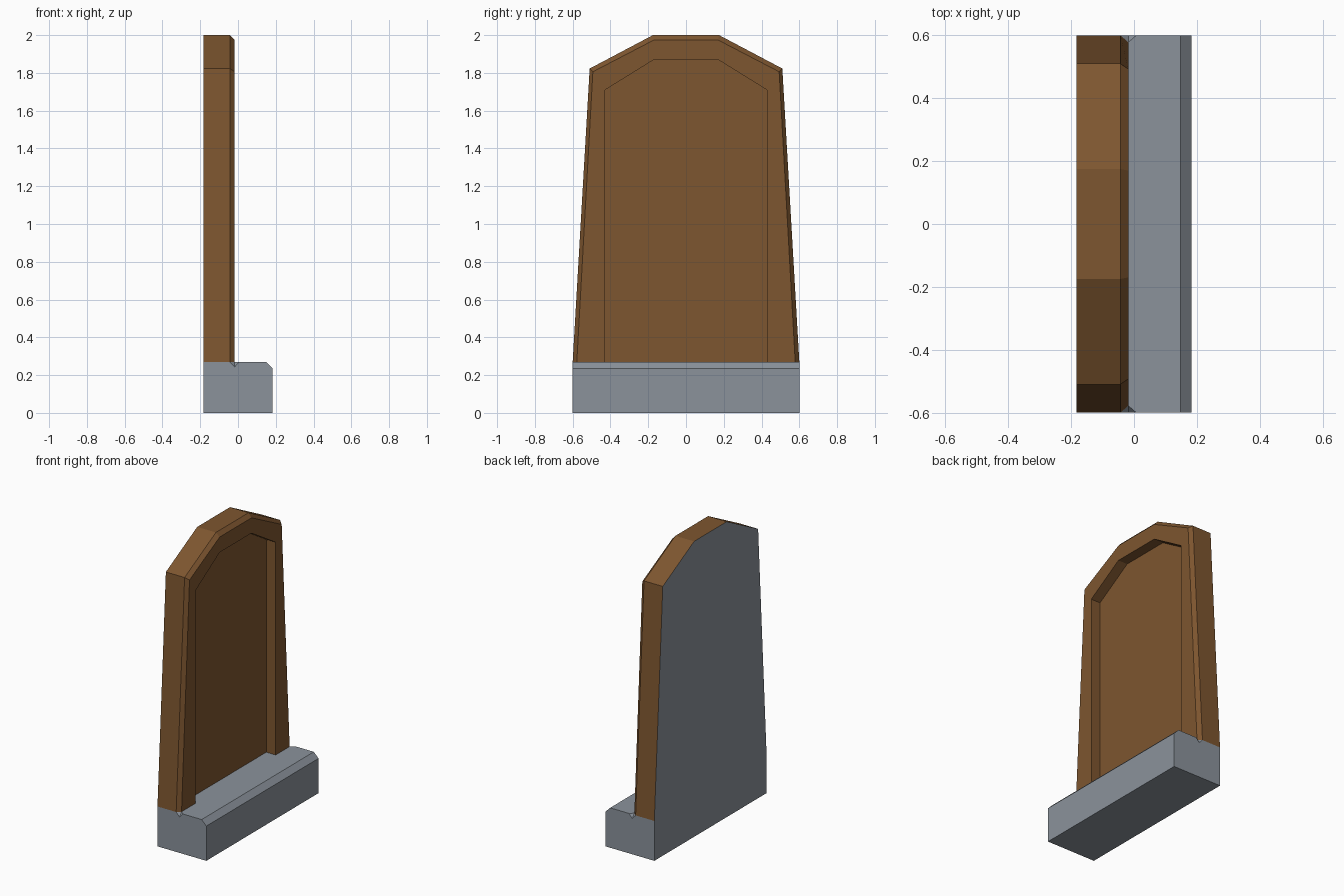
import bpy, bmesh

if "Cube" in bpy.data.objects:
    bpy.data.objects.remove(bpy.data.objects["Cube"])


def material(name, rgb):
    m = bpy.data.materials.new(name)
    m.diffuse_color = (*rgb, 1)
    m.use_nodes = True
    m.node_tree.nodes["Principled BSDF"].inputs["Base Color"].default_value = m.diffuse_color
    return m


STONE = material("grey stone", (0.258, 0.290, 0.330))
WOOD = material("brown wood", (0.208, 0.093, 0.029))


def finish(name, bm, mats):
    bmesh.ops.remove_doubles(bm, verts=bm.verts, dist=1e-5)
    me = bpy.data.meshes.new(name)
    bm.to_mesh(me)
    bm.free()
    for m in mats:
        me.materials.append(m)
    ob = bpy.data.objects.new(name, me)
    bpy.context.collection.objects.link(ob)
    return ob


def bridge(bm, a, b, closed):
    n = len(a)
    for i in range(n if closed else n - 1):
        j = (i + 1) % n
        bm.faces.new((a[i], a[j], b[j], b[i]))


Z0 = 0.27  # top of the base

# Base: chamfered block, with a small notch at each end below the panel bevel
end = [(-0.183, 0), (0.183, 0), (0.183, 0.235), (0.148, Z0),
       (0.007, Z0), (-0.018, 0.243), (-0.043, Z0), (-0.183, Z0)]
inner = end[:4] + [(-0.018, Z0)] * 3 + end[7:]
bm = bmesh.new()
rings = [[bm.verts.new((x, y, z)) for x, z in prof]
         for y, prof in ((-0.6, end), (-0.578, inner), (0.578, inner), (0.6, end))]
bm.faces.new(rings[0])
bm.faces.new(rings[-1][::-1])
for a, b in zip(rings, rings[1:]):
    bridge(bm, a, b, True)
bmesh.ops.remove_doubles(bm, verts=bm.verts, dist=1e-5)
bmesh.ops.dissolve_degenerate(bm, edges=bm.edges, dist=1e-5)
bmesh.ops.recalc_face_normals(bm, faces=bm.faces)
finish("base", bm, [STONE])


# Upright panel: arched outline with bevelled front edge and sunken field
def outline(bm, x, bottom, shoulder, top):
    half = [(bottom, Z0), shoulder, top]
    pts = half + [(-y, z) for y, z in reversed(half)]
    return [bm.verts.new((x, y, z)) for y, z in pts]


bm = bmesh.new()
outer = (0.6, (0.51, 1.823), (0.175, 2.0))
bevel = (0.578, (0.493, 1.806), (0.17, 1.974))
field = (0.428, (0.428, 1.71), (0.17, 1.87))
rings = [outline(bm, x, *p) for x, p in
         ((-0.183, outer), (-0.043, outer), (-0.018, bevel), (-0.018, field), (-0.088, field))]
for a, b in zip(rings, rings[1:]):
    bridge(bm, a, b, False)
bm.faces.new(rings[-1])
back = bm.faces.new(rings[0][::-1])
back.material_index = 1  # grey rear face
bmesh.ops.recalc_face_normals(bm, faces=bm.faces)
bm.normal_update()
if back.normal.x > 0:
    bmesh.ops.reverse_faces(bm, faces=bm.faces)
finish("upright_panel", bm, [WOOD, STONE])
